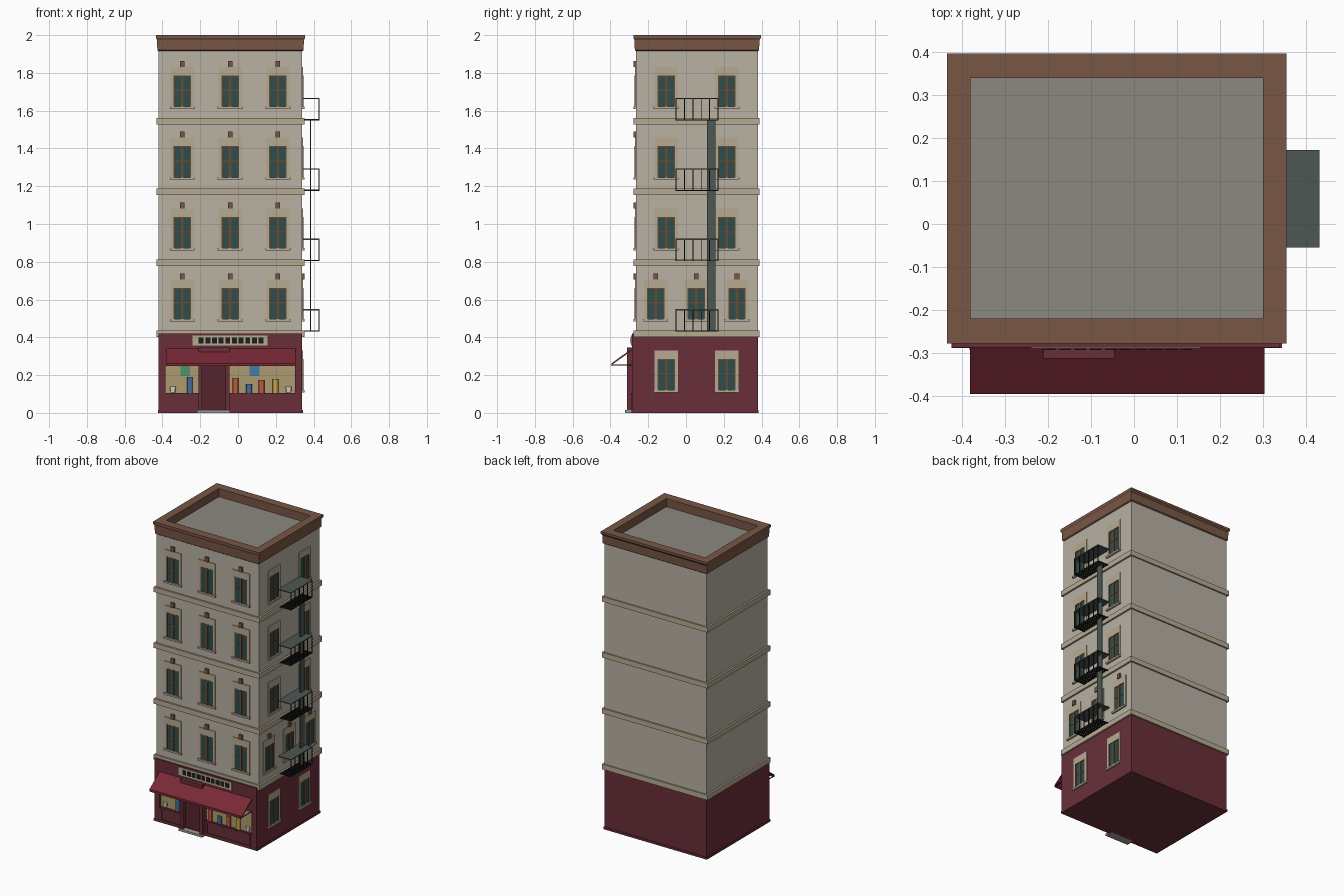
import bpy, bmesh
from mathutils import Matrix, Vector

if "Cube" in bpy.data.objects:
    bpy.data.objects.remove(bpy.data.objects["Cube"])

COL = dict(wall=(.48, .44, .37), trim=(.47, .40, .28), maroon=(.14, .028, .04),
           awning=(.19, .022, .038), brown=(.19, .095, .06), roof=(.26, .25, .21),
           glass=(.025, .075, .072), wood=(.14, .07, .035), metal=(.075, .095, .09),
           iron=(.012, .013, .013), shop=(.42, .33, .16), stone=(.36, .34, .28),
           orange=(.5, .1, .045), blue=(.06, .15, .32), yellow=(.55, .36, .07),
           white=(.65, .62, .55), green=(.07, .3, .14), sky=(.06, .2, .38),
           door=(.09, .018, .026))
MATS, PARTS = {}, {}
for k, c in COL.items():
    MATS[k] = bpy.data.materials.new(k)
    MATS[k].diffuse_color = (*c, 1)


def mesh_of(name, col):
    """bmesh collecting all geometry of one named part"""
    if name not in PARTS:
        PARTS[name] = (bmesh.new(), col)
    return PARTS[name][0]


def box(name, col, x0, x1, y0, y1, z0, z1):
    m = Matrix.Translation(((x0 + x1) / 2, (y0 + y1) / 2, (z0 + z1) / 2)) @ \
        Matrix.Diagonal((x1 - x0, y1 - y0, z1 - z0, 1))
    bmesh.ops.create_cube(mesh_of(name, col), size=1, matrix=m)


X0, X1, Y0, Y1 = -.42, .34, -.265, .38    # main body footprint


def wall_box(side, name, col, u0, u1, d0, d1, z0, z1):
    """box on a facade: u along the wall, d outward from it"""
    if side == 'front':
        box('front_' + name, col, u0, u1, Y0 - d1, Y0 - d0, z0, z1)
    else:
        box('side_' + name, col, X1 + d0, X1 + d1, u0, u1, z0, z1)


def window(side, u, z, key=True):
    """surround, glass, frame bars, sill and optional keystone; z is glass bottom"""
    h, w = .165, .046
    def b(name, col, a0, a1, d, zz0, zz1):
        wall_box(side, name, col, u + a0, u + a1, -.003, d, z + zz0, z + zz1)
    b('window_surrounds', 'trim', -.062, -w, .005, 0, h + .045)
    b('window_surrounds', 'trim', w, .062, .005, 0, h + .045)
    b('window_surrounds', 'trim', -w, w, .005, h, h + .045)
    b('window_glass', 'glass', -w, w, .003, 0, h)
    b('window_bars', 'wood', -.007, .007, .007, 0, h)
    b('window_bars', 'wood', -w, w, .005, h * .5, h * .5 + .007)
    for s in (-w, w - .005):
        b('window_bars', 'wood', s, s + .005, .006, 0, h)
    b('window_bars', 'wood', -w, w, .006, h - .005, h)
    b('window_sills', 'trim', -.066, .066, .012, -.012, 0)
    if key:
        b('keystones', 'brown', -.012, .012, .012, h + .045, h + .077)


# main body and ground floor
box('upper_walls', 'wall', X0, X1, Y0, Y1, .41, 1.93)
box('ground_floor', 'maroon', X0, X1, Y0, Y1, 0, .41)
box('base_plinth', 'maroon', X0 - .004, X1 + .004, Y0 - .023, Y1 + .004, 0, .015)

# floor bands
for i in range(4):
    z = .403 + .375 * i
    box('floor_bands', 'trim', X0 - .012, X1 + .012, Y0 - .012, Y1 + .01, z, z + .034)

# flared cornice with an inset flat roof
bm = mesh_of('cornice', 'brown')
rings = []
for ax, ay, bx, by, z in [(X0, Y0, X1, Y1, 1.915), (-.427, -.271, .347, .387, 1.92),
                          (-.429, -.273, .349, .389, 1.975), (-.435, -.278, .355, .397, 1.985),
                          (-.435, -.278, .355, .397, 2), (-.38, -.22, .30, .34, 2),
                          (-.38, -.22, .30, .34, 1.92)]:
    rings.append([bm.verts.new(p) for p in ((ax, ay, z), (bx, ay, z), (bx, by, z), (ax, by, z))])
for a, b in zip(rings, rings[1:]):
    for i in range(4):
        j = (i + 1) % 4
        bm.faces.new((a[i], a[j], b[j], b[i]))
box('roof', 'roof', -.38, .30, -.22, .34, 1.925, 1.945)

# windows on front and right side
for f in range(4):
    z = .497 + .375 * f
    for u in (-.295, -.042, .211):
        window('front', u, z)
    for u in ((-.16, .055, .27) if f == 0 else (-.105, .216)):
        window('side', u, z, f == 0)
for u in (-.105, .216):
    window('side', u, .12, False)

# shop front: fascia, pilasters, low panels, display backs
F0, F1 = -.287, Y0
for a, b, c, d in [(X0, X1, .25, .419), (X0, -.383, 0, .25), (.303, X1, 0, .25),
                   (-.383, -.21, 0, .1), (-.045, .303, 0, .1)]:
    box('shop_front', 'maroon', a, b, F0, F1, c, d)
for a, b in [(-.383, -.21), (-.045, .303)]:
    box('display_backs', 'shop', a, b, -.268, -.26, .1, .25)
    for z in (.016, .088):
        box('panel_mouldings', 'maroon', a + .012, b - .008, F0 - .005, F0, z, z + .007)
    for x in (a + .012, b - .015):
        box('panel_mouldings', 'maroon', x, x + .007, F0 - .005, F0, .016, .095)
    box('display_sills', 'maroon', a, b, F0 - .006, F0, .096, .104)

# door with jambs, hood and step
box('door', 'door', -.19, -.065, -.283, F1, .01, .32)
for x in (-.21, -.065):
    box('door_frame', 'maroon', x, x + .02, -.313, F1, .01, .345)
box('door_frame', 'maroon', -.205, -.05, -.313, F1, .322, .347)
box('door_step', 'stone', -.218, -.042, -.322, F1, 0, .014)

# shop display goods
def jar(name, col, x, r, z0, z1, top=1.0):
    m = Matrix.Translation((x, -.278, (z0 + z1) / 2)) @ Matrix.Diagonal((1, .5, 1, 1))
    bmesh.ops.create_cone(mesh_of(name, col), cap_ends=True, segments=12, radius1=r,
                          radius2=r * top, depth=z1 - z0, matrix=m)

for x, c, z1 in [(-.253, 'blue', .19), (-.013, 'orange', .185), (.058, 'blue', .153),
                 (.125, 'orange', .175), (.198, 'yellow', .18)]:
    jar('jars_' + c, c, x, .016, .104, z1)
for x in (-.345, .268):
    jar('cups', 'white', x, .013, .108, .14, 1.25)
box('hanging_card_left', 'green', -.305, -.255, -.275, -.27, .195, .25)
box('hanging_card_right', 'sky', .06, .115, -.275, -.27, .195, .25)

# blank fascia board with a row of dark tiles
box('fascia_board', 'trim', -.24, .155, -.29, F0, .357, .41)
for i in range(10):
    x = -.208 + i * .0352
    box('fascia_tiles', 'iron', x, x + .026, -.293, -.289, .368, .398)

# sloping awning with valance and side rods
bm = mesh_of('awning', 'awning')
prof = [(-.28, .345), (-.395, .262), (-.395, .247), (-.39, .247), (-.39, .256), (-.28, .335)]
ends = [[bm.verts.new((x, y, z)) for y, z in prof] for x in (-.381, .304)]
bm.faces.new(ends[0])
bm.faces.new(ends[1][::-1])
for i in range(6):
    j = (i + 1) % 6
    bm.faces.new((ends[0][i], ends[1][i], ends[1][j], ends[0][j]))
for x in (-.381, .300):
    box('awning_rods', 'iron', x, x + .004, -.393, -.28, .252, .256)

# fire escape: top plate, slatted floor and railing bars per storey
A, B, XO = -.055, .172, .432
for i in range(4):
    z = .43 + .373 * i
    t = z + .119
    box('fire_escape_plates', 'metal', X1, XO, A, B, t - .006, t)
    for k in range(7):
        x = X1 + .005 + k * .0133
        box('fire_escape_slats', 'iron', x, x + .007, A, B, z, z + .005)
    for k in range(6):
        y = A + k * (B - A - .005) / 5
        box('fire_escape_bars', 'iron', XO - .005, XO, y, y + .005, z, t)
    for y in (A, B - .005):
        box('fire_escape_bars', 'iron', X1, XO, y, y + .005, z, z + .006)
box('fire_escape_ladder', 'metal', .381, .387, .11, .155, .43, 1.552)

# turn every collected part into an object
for name, (bm, col) in PARTS.items():
    bmesh.ops.recalc_face_normals(bm, faces=bm.faces[:])
    me = bpy.data.meshes.new(name)
    bm.to_mesh(me)
    bm.free()
    me.materials.append(MATS[col])
    bpy.context.collection.objects.link(bpy.data.objects.new(name, me))

for m in bpy.data.materials:
    if m.users and not m.is_grease_pencil:
        m.use_nodes = True
        m.node_tree.nodes["Principled BSDF"].inputs["Base Color"].default_value = m.diffuse_color
